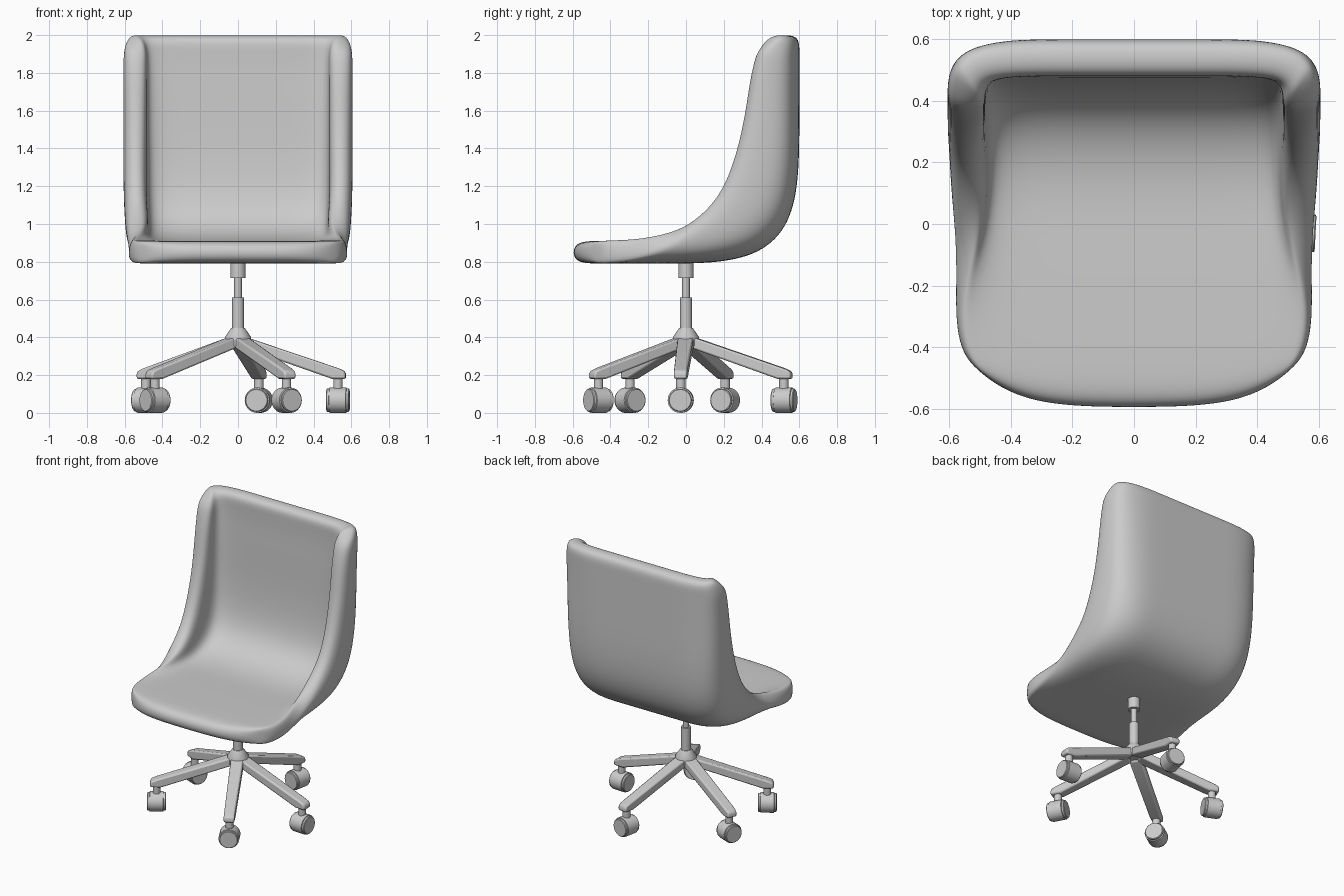
import bpy, bmesh, math
from mathutils import Matrix, Vector

cube = bpy.data.objects.get("Cube")
if cube:
    bpy.data.objects.remove(cube, do_unlink=True)

GREY = (0.6, 0.6, 0.6, 1.0)
grey = bpy.data.materials.new("plain_grey")
grey.use_nodes = True
grey.diffuse_color = GREY
grey.node_tree.nodes["Principled BSDF"].inputs["Base Color"].default_value = GREY


def finish(name, bm, angle=None):
    """Turn a bmesh into a shaded, coloured object."""
    bmesh.ops.recalc_face_normals(bm, faces=bm.faces)
    mesh = bpy.data.meshes.new(name)
    bm.to_mesh(mesh)
    bm.free()
    mesh.materials.append(grey)
    obj = bpy.data.objects.new(name, mesh)
    bpy.context.collection.objects.link(obj)
    bpy.ops.object.select_all(action="DESELECT")
    obj.select_set(True)
    bpy.context.view_layer.objects.active = obj
    if angle:
        bpy.ops.object.shade_smooth_by_angle(angle=math.radians(angle))
    else:
        bpy.ops.object.shade_smooth()
    return obj


def turned(name, profile, place=Matrix(), sides=32):
    """Solid of revolution from (radius, height) pairs."""
    bm = bmesh.new()
    rings = []
    for r, h in profile:
        rings.append([bm.verts.new(place @ Vector((r * math.cos(a), r * math.sin(a), h)))
                      for a in (math.tau * i / sides for i in range(sides))])
    for low, high in zip(rings, rings[1:]):
        for i in range(sides):
            j = (i + 1) % sides
            bm.faces.new((low[i], low[j], high[j], high[i]))
    bm.faces.new(rings[0])
    bm.faces.new(rings[-1])
    return finish(name, bm, 35)


# Shell stations, front lip to top: outer y, z; rim y, z; thickness; width scale; corner bend
STATIONS = [
    (-.60, .795, -.60, .905, .11, .85, .12),
    (-.48, .79, -.48, .912, .122, .96, .06),
    (-.27, .79, -.27, .92, .12, 1, 0),
    (-.05, .79, -.09, .965, .12, .98, 0),
    (.19, .795, .06, 1.03, .12, .98, 0),
    (.39, .845, .155, 1.13, .13, .99, 0),
    (.52, .96, .22, 1.25, .14, 1, 0),
    (.583, 1.13, .275, 1.42, .17, 1, 0),
    (.60, 1.35, .312, 1.6, .17, 1, 0),
    (.60, 1.6, .332, 1.74, .14, 1, 0),
    (.60, 1.8, .355, 1.85, .12, 1, 0),
    (.60, 1.91, .38, 1.93, .12, 1, 0),
    (.60, 2.003, .43, 2.0, .12, .985, 0),
]
# Half sections: flat lip widths, and (x, height fraction) for the winged part
FLAT = [0, .2, .36, .47, .545, .59]
OUTER = [(0, 0), (.24, 0), (.43, 0), (.575, .18), (.61, .55), (.605, 1)]
INNER = [(0, 0), (.22, 0), (.38, 0), (.47, .12), (.485, .5), (.485, 1)]


def section_point(station, u, inside):
    oy, oz, ry, rz, thick, scale, bend = station
    outer, rim = Vector((0, oy, oz)), Vector((0, ry, rz))
    depth = (rim - outer).length
    wing = min(1, max(0, (depth - thick) / .1))
    i = abs(u)
    x, f = (INNER if inside else OUTER)[i]
    h = thick + f * (depth - thick) if inside else f * depth * wing
    x = FLAT[i] * (1 - wing) + x * wing
    p = outer + (rim - outer).normalized() * h
    p.x = math.copysign(x * scale, u)
    p.y += bend * (FLAT[i] / FLAT[-1]) ** 4
    return p


# Seat shell: inner and outer grids joined round the rim, then subdivided
bm = bmesh.new()
grids = [[[bm.verts.new(section_point(s, u, inside)) for u in range(-5, 6)]
          for s in STATIONS] for inside in (False, True)]
for g in grids:
    for a, b in zip(g, g[1:]):
        for i in range(len(a) - 1):
            bm.faces.new((a[i], a[i + 1], b[i + 1], b[i]))


def border(g):
    return (g[0] + [row[-1] for row in g[1:-1]] + g[-1][::-1]
            + [row[0] for row in g[-2:0:-1]])


edge_a, edge_b = border(grids[0]), border(grids[1])
for i in range(len(edge_a)):
    bm.faces.new((edge_a[i - 1], edge_a[i], edge_b[i], edge_b[i - 1]))
shell = finish("seat_shell", bm)
sub = shell.modifiers.new("smooth_form", "SUBSURF")
sub.levels = sub.render_levels = 3

# Central column and hub
turned("seat_mount", [(.04, .715), (.04, .80)])
turned("gas_piston", [(.02, .59), (.02, .73)])
turned("column_sleeve", [(.032, .42), (.032, .61)])
turned("base_hub", [(.07, .355), (.07, .40), (.036, .45)])

# Legs, each with a swivel caster at its tip
LEG_PROFILE = [(.03, .405), (.53, .237), (.565, .222), (.572, .205), (.572, .18),
               (.50, .18), (.03, .345)]
LEG_ANGLES = [-61, -3, 78, 157, 214]
for n, degrees in enumerate(LEG_ANGLES, 1):
    turn = Matrix.Rotation(math.radians(degrees), 4, "Z")
    bm = bmesh.new()
    sides = [[bm.verts.new(turn @ Vector((r, s * (.043 - .014 * r), z)))
              for r, z in LEG_PROFILE] for s in (-1, 1)]
    bm.faces.new(sides[0])
    bm.faces.new(sides[1])
    for i in range(len(LEG_PROFILE)):
        bm.faces.new((sides[0][i - 1], sides[0][i], sides[1][i], sides[1][i - 1]))
    leg = finish(f"leg_{n}", bm, 40)
    bevel = leg.modifiers.new("soft_edges", "BEVEL")
    bevel.width, bevel.segments = .01, 2

    tip = turn @ Matrix.Translation((.53, 0, 0))
    turned(f"caster_stem_{n}", [(.025, .09), (.025, .19)], tip, 20)
    axle = tip @ Matrix.Translation((0, 0, .067)) @ Matrix.Rotation(math.pi / 2, 4, "Y")
    turned(f"caster_wheel_{n}", [(.057, -.061), (.061, -.057), (.061, -.046), (.067, -.044),
                                 (.067, .044), (.061, .046), (.061, .057), (.057, .061)], axle)
